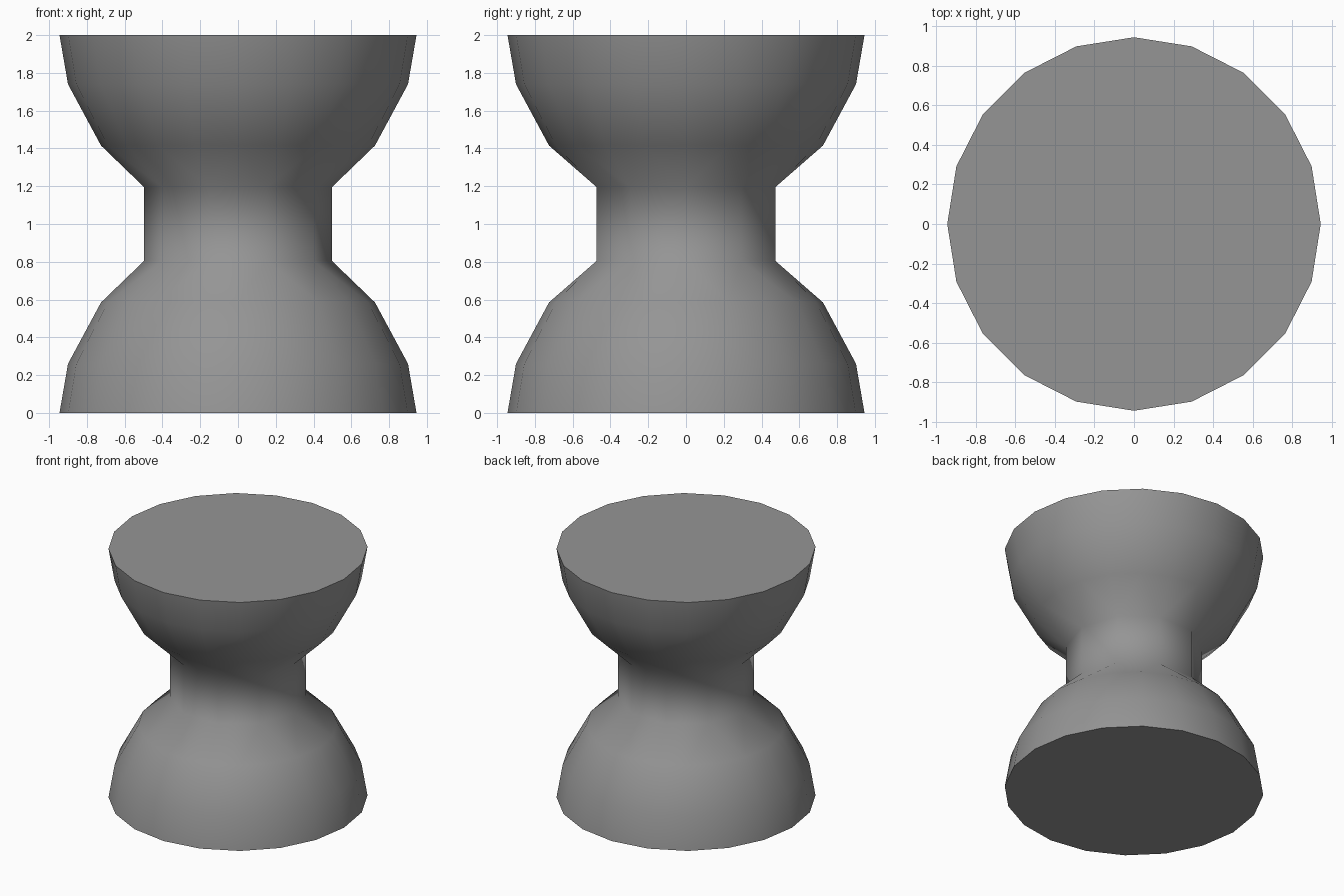
import bpy
import bmesh
import math

cube = bpy.data.objects.get("Cube")
if cube:
    bpy.data.objects.remove(cube, do_unlink=True)

SIDES = 20
HEIGHT = 2.0
BOWL = [(0.945, 0.0), (0.90, 0.26), (0.725, 0.585)]  # radius, height from the flat end
WAIST = (0.497, 0.805)

grey = bpy.data.materials.new("mid_grey")
grey.use_nodes = True
colour = (0.30, 0.30, 0.30, 1.0)
grey.diffuse_color = colour
grey.node_tree.nodes["Principled BSDF"].inputs["Base Color"].default_value = colour

bm = bmesh.new()


def ring(radius, z, count):
    """Regular ring of vertices with one vertex on the +x axis."""
    turn = math.tau / count
    return [bm.verts.new((radius * math.cos(i * turn), radius * math.sin(i * turn), z))
            for i in range(count)]


def bridge(a, b):
    """Quads between two rings of equal count."""
    n = len(a)
    for i in range(n):
        j = (i + 1) % n
        bm.faces.new((a[i], a[j], b[j], b[i]))


def taper(wide, narrow):
    """Triangles from a ring to one with half as many vertices."""
    n, m = len(wide), len(narrow)
    for i in range(m):
        k = 2 * i
        bm.faces.new((wide[k - 1], wide[k], narrow[i]))
        bm.faces.new((wide[k], wide[k + 1], narrow[i]))
        bm.faces.new((wide[k + 1], narrow[(i + 1) % m], narrow[i]))


# Two mirrored bowls, each closed by a flat disc and narrowing to the waist
waist_rings = []
for place in (lambda z: z, lambda z: HEIGHT - z):
    rings = [ring(r, place(z), SIDES) for r, z in BOWL]
    bm.faces.new(rings[0])
    for lower, upper in zip(rings, rings[1:]):
        bridge(lower, upper)
    waist_ring = ring(WAIST[0], place(WAIST[1]), SIDES // 2)
    taper(rings[-1], waist_ring)
    waist_rings.append(waist_ring)

# Straight waist
bridge(*waist_rings)

bmesh.ops.recalc_face_normals(bm, faces=bm.faces[:])
mesh = bpy.data.meshes.new("hourglass_stool")
bm.to_mesh(mesh)
bm.free()
mesh.materials.append(grey)

stool = bpy.data.objects.new("hourglass_stool", mesh)
bpy.context.collection.objects.link(stool)

# Smooth sides with crisp rims
bpy.ops.object.select_all(action="DESELECT")
stool.select_set(True)
bpy.context.view_layer.objects.active = stool
bpy.ops.object.shade_smooth_by_angle(angle=math.radians(60))
